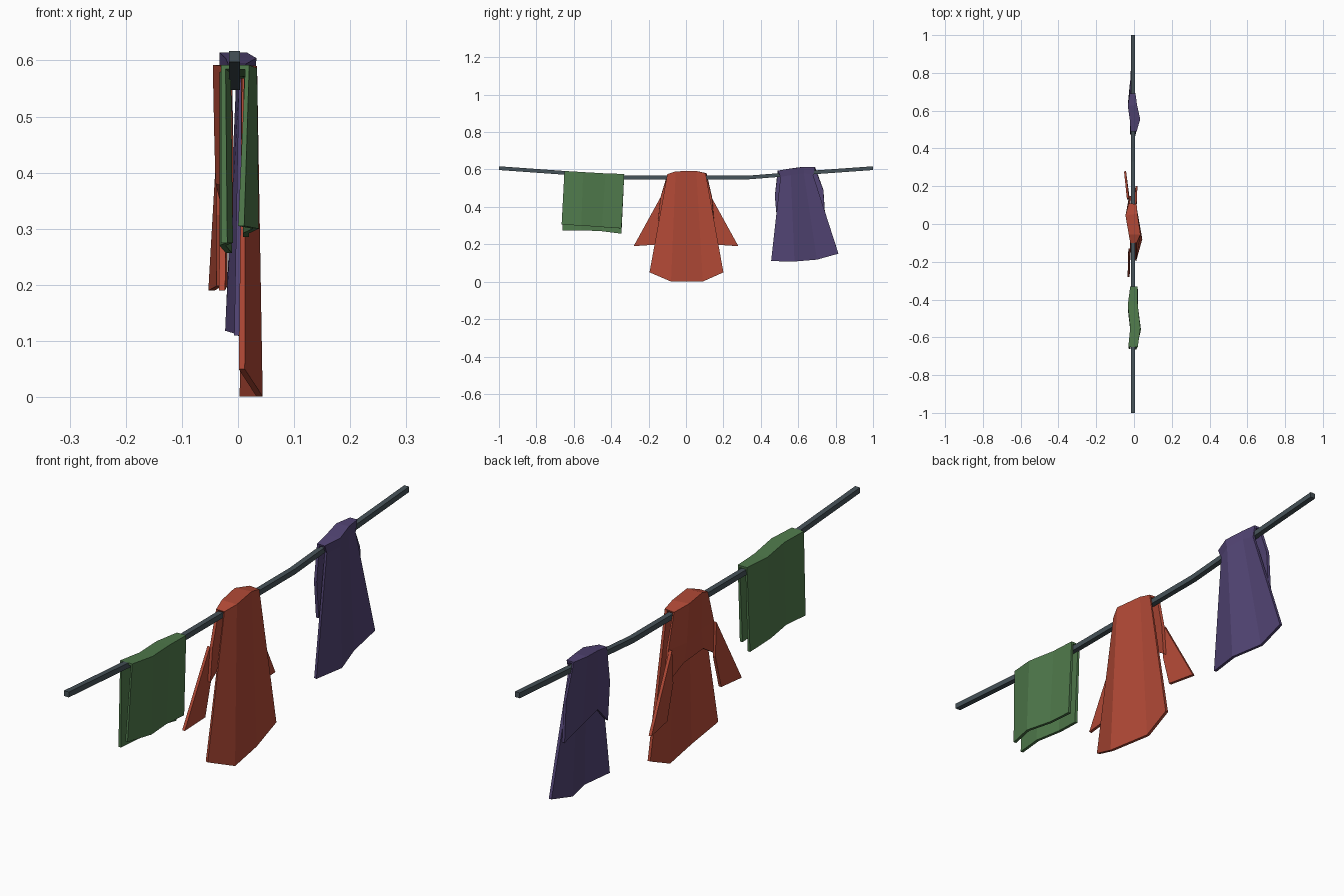
import bpy


def material(name, rgb):
    m = bpy.data.materials.new(name)
    m.diffuse_color = (*rgb, 1)
    return m


RED = material("brick red cloth", (0.445, 0.067, 0.037))
GREEN = material("leaf green cloth", (0.080, 0.195, 0.072))
PURPLE = material("dusk purple cloth", (0.084, 0.058, 0.174))
ROPE = material("slate rope", (0.061, 0.084, 0.098))


def mesh_object(name, verts, faces, mat):
    me = bpy.data.meshes.new(name)
    me.from_pydata(verts, [], faces)
    me.materials.append(mat)
    ob = bpy.data.objects.new(name, me)
    bpy.context.collection.objects.link(ob)
    return ob


def sheet(name, columns, mat, thickness=0.011):
    """Folded cloth: each column runs front hem -> over the line -> back hem."""
    n = len(columns[0])
    verts = [p for col in columns for p in col]
    faces = [(c * n + r, (c + 1) * n + r, (c + 1) * n + r + 1, c * n + r + 1)
             for c in range(len(columns) - 1) for r in range(n - 1)]
    ob = mesh_object(name, verts, faces, mat)
    s = ob.modifiers.new("thickness", "SOLIDIFY")
    s.thickness, s.offset = thickness, -1
    return ob


# Sagging square line
path = [(-1, 0.607), (-0.65, 0.582), (-0.33, 0.557),
        (0.33, 0.557), (0.65, 0.582), (1, 0.607)]
h = 0.01
verts = [(-0.006 + dx, y, z + dz) for y, z in path
         for dx, dz in ((-h, -h), (h, -h), (h, h), (-h, h))]
faces = [(4 * i + k, 4 * i + (k + 1) % 4, 4 * i + 4 + (k + 1) % 4, 4 * i + 4 + k)
         for i in range(len(path) - 1) for k in range(4)]
last = 4 * (len(path) - 1)
faces = [f[::-1] for f in faces] + [(0, 1, 2, 3), (last + 3, last + 2, last + 1, last)]
mesh_object("washing_line", verts, faces, ROPE)

# Green towel
sheet("towel", [
    [(0.011, -0.665, 0.305), (0.020, -0.650, 0.592), (-0.030, -0.650, 0.592), (-0.030, -0.660, 0.275)],
    [(0.037, -0.560, 0.300), (0.034, -0.550, 0.586), (-0.020, -0.550, 0.586), (-0.020, -0.560, 0.275)],
    [(0.020, -0.450, 0.292), (0.020, -0.430, 0.579), (-0.033, -0.430, 0.579), (-0.033, -0.450, 0.270)],
    [(0.020, -0.345, 0.285), (0.018, -0.330, 0.576), (-0.020, -0.330, 0.576), (-0.022, -0.345, 0.257)],
], GREEN)

# Red dress: long skirt in front, bodice folded behind
sheet("dress", [
    [(0.012, -0.195, 0.050), (0.014, -0.100, 0.575), (-0.020, -0.100, 0.575), (-0.020, -0.137, 0.450), (-0.020, -0.150, 0.325)],
    [(0.044, -0.080, 0.001), (0.034, -0.055, 0.590), (-0.028, -0.055, 0.590), (-0.022, -0.060, 0.450), (-0.022, -0.070, 0.375)],
    [(0.014, 0.090, 0.001), (0.018, 0.055, 0.592), (-0.045, 0.045, 0.592), (-0.042, 0.055, 0.450), (-0.040, 0.070, 0.380)],
    [(0.018, 0.200, 0.050), (0.014, 0.105, 0.580), (-0.028, 0.110, 0.580), (-0.026, 0.140, 0.450), (-0.026, 0.150, 0.325)],
], RED)

# Sleeves hanging from the bodice, one per side
for side, name, x in ((-1, "left_sleeve", -0.019), (1, "right_sleeve", -0.027)):
    tip = x - 0.004 if side < 0 else x - 0.015
    outer = [(x, side * 0.137, 0.45), (tip, side * 0.28, 0.19)]
    inner = [(x, side * 0.13, 0.325), (x, side * 0.165, 0.198)]
    pair = [inner, outer] if side < 0 else [outer, inner]
    sheet(name, pair, RED)

# Purple shirt: flared front, short back with a notched hem
sheet("shirt", [
    [(0.004, 0.455, 0.110), (0.012, 0.505, 0.560), (0.014, 0.490, 0.594), (-0.018, 0.490, 0.594), (-0.020, 0.475, 0.460), (-0.020, 0.487, 0.320)],
    [(0.022, 0.580, 0.108), (0.030, 0.560, 0.570), (0.033, 0.555, 0.604), (-0.022, 0.550, 0.604), (-0.022, 0.550, 0.460), (-0.022, 0.550, 0.385)],
    [(-0.012, 0.700, 0.118), (0.014, 0.630, 0.580), (0.016, 0.630, 0.614), (-0.033, 0.625, 0.614), (-0.032, 0.640, 0.480), (-0.030, 0.650, 0.370)],
    [(-0.006, 0.815, 0.150), (0.008, 0.680, 0.570), (0.008, 0.690, 0.614), (-0.022, 0.690, 0.614), (-0.022, 0.735, 0.490), (-0.022, 0.745, 0.335)],
], PURPLE)
